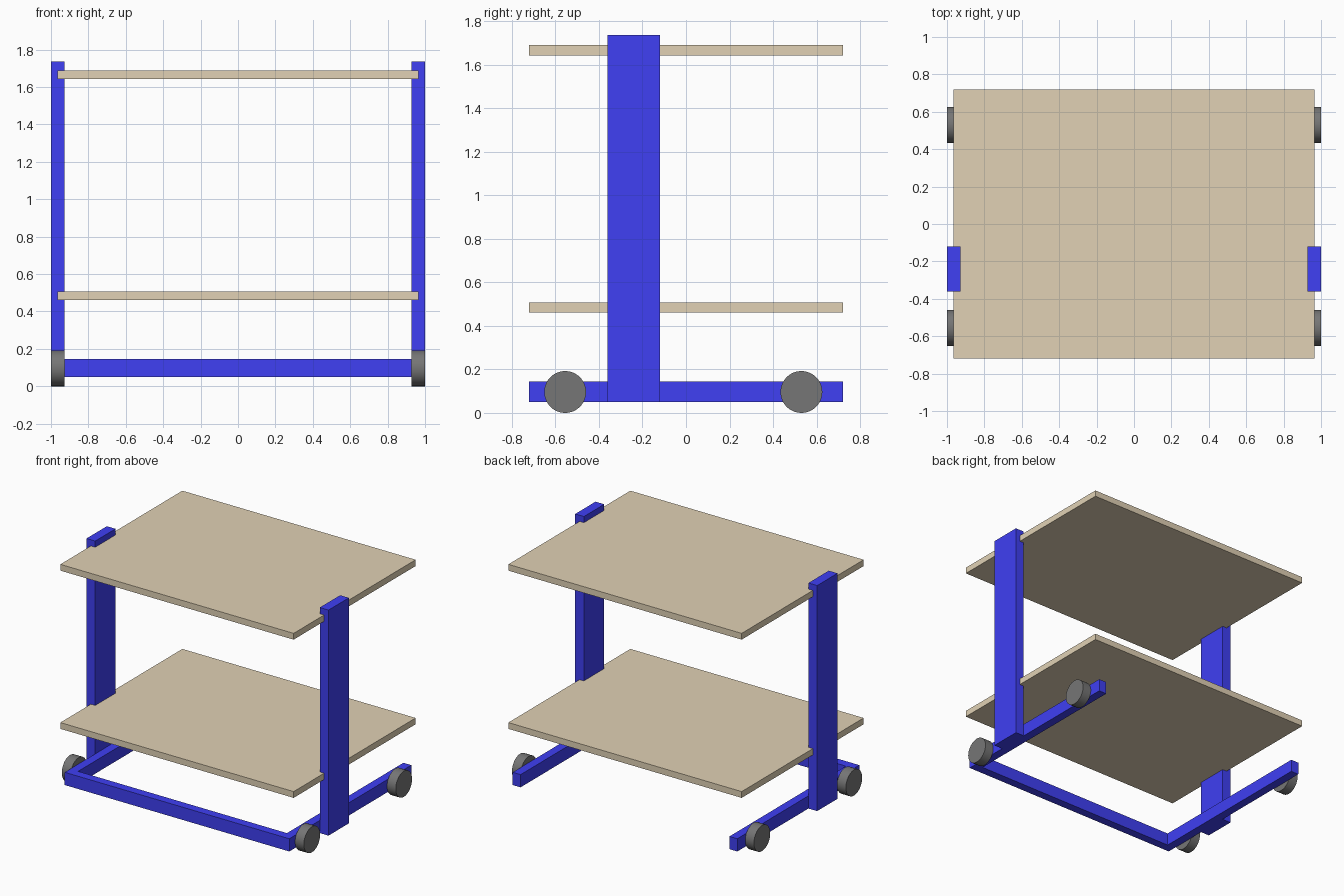
import bpy, bmesh
from math import pi, radians

if "Cube" in bpy.data.objects:
    bpy.data.objects.remove(bpy.data.objects["Cube"])


def material(name, color):
    m = bpy.data.materials.new(name)
    m.diffuse_color = (*color, 1)
    m.use_nodes = True
    m.node_tree.nodes["Principled BSDF"].inputs["Base Color"].default_value = m.diffuse_color
    return m


BLUE = material("blue_paint", (0.05, 0.05, 0.9))
WOOD = material("wood", (0.75, 0.64, 0.46))
RUBBER = material("rubber", (0.18, 0.18, 0.18))


def prism(name, outline, z0, z1, mat):
    """Extrude a flat xy outline from z0 up to z1."""
    bm = bmesh.new()
    face = bm.faces.new([bm.verts.new((x, y, z0)) for x, y in outline])
    top = bmesh.ops.extrude_face_region(bm, geom=[face])["geom"]
    bmesh.ops.translate(bm, vec=(0, 0, z1 - z0),
                        verts=[v for v in top if isinstance(v, bmesh.types.BMVert)])
    bmesh.ops.recalc_face_normals(bm, faces=bm.faces)
    mesh = bpy.data.meshes.new(name)
    bm.to_mesh(mesh)
    bm.free()
    mesh.materials.append(mat)
    obj = bpy.data.objects.new(name, mesh)
    bpy.context.collection.objects.link(obj)
    return obj


def box(name, x0, x1, y0, y1, z0, z1, mat):
    return prism(name, [(x0, y0), (x1, y0), (x1, y1), (x0, y1)], z0, z1, mat)


# U-shaped base frame, open at the back
OUT, INN = 0.928, 0.863
prism("base_frame", [(-OUT, -0.72), (OUT, -0.72), (OUT, 0.72), (INN, 0.72),
                     (INN, -0.655), (-INN, -0.655), (-INN, 0.72), (-OUT, 0.72)],
      0.05, 0.145, BLUE)

# Two shelves, let into the posts
for name, z in (("lower_shelf", 0.46), ("upper_shelf", 1.642)):
    box(name, -0.964, 0.964, -0.72, 0.72, z, z + 0.047, WOOD)

for side, s in (("left", -1), ("right", 1)):
    # Upright post outside the base rail
    x0, x1 = sorted((s * OUT, s * 1.0))
    box(side + "_post", x0, x1, -0.36, -0.12, 0.05, 1.735, BLUE)
    # Wheels
    for end, y in (("front", -0.555), ("back", 0.53)):
        bpy.ops.mesh.primitive_cylinder_add(
            vertices=48, radius=0.096, depth=1.0 - OUT,
            location=(s * (1.0 + OUT) / 2, y, 0.096), rotation=(0, pi / 2, 0))
        wheel = bpy.context.object
        wheel.name = f"{end}_{side}_wheel"
        wheel.data.materials.append(RUBBER)
        bpy.ops.object.shade_smooth_by_angle(angle=radians(30))
